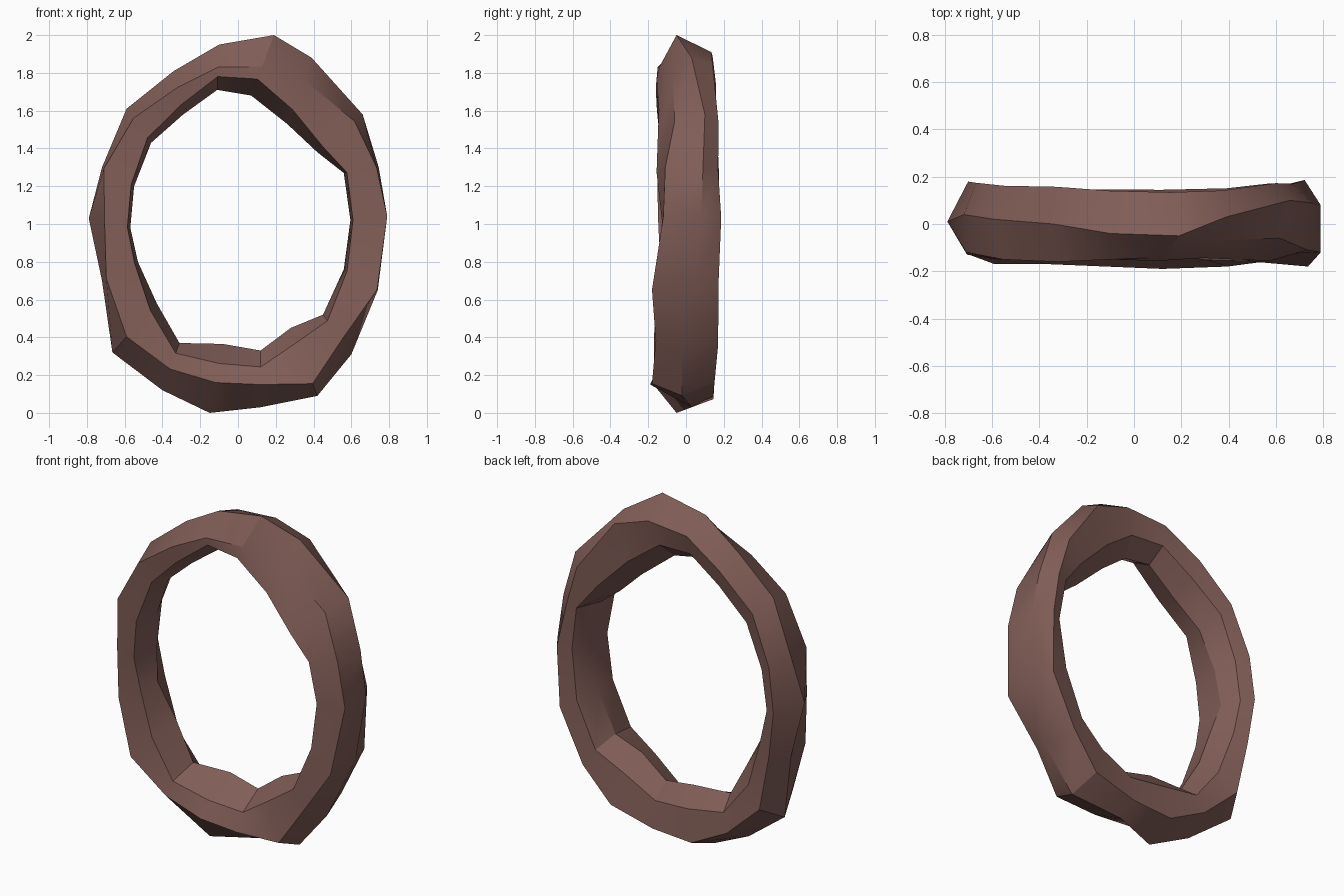
import bpy, bmesh, math, random

random.seed(4)

# Ring stations, clockwise from the top:
# outer x, outer z, outer y, inner x, inner z, front-edge fraction, front y, back-edge fraction
stations = [
    (0.19, 2.00, -0.05, 0.07, 1.68, 0.52, -0.14, 0.28),
    (0.39, 1.88, 0.03, 0.26, 1.53, 0.33, -0.07, 0.12),
    (0.66, 1.58, 0.10, 0.42, 1.38, 0.18, -0.06, 0.25),
    (0.745, 1.30, 0.09, 0.56, 1.27, 0.06, -0.11, 0.40),
    (0.79, 1.04, 0.08, 0.595, 1.02, 0.0, -0.12, 0.35),
    (0.74, 0.65, 0.05, 0.56, 0.76, 0.02, -0.18, 0.15),
    (0.60, 0.31, -0.02, 0.45, 0.52, 0.35, -0.16, 0.25),
    (0.42, 0.09, -0.02, 0.28, 0.45, 0.18, -0.18, 0.20),
    (0.12, 0.03, 0.03, 0.12, 0.33, 0.40, -0.19, 0.20),
    (-0.15, 0.00, -0.05, -0.08, 0.365, 0.44, -0.18, 0.20),
    (-0.40, 0.12, -0.02, -0.31, 0.37, 0.45, -0.17, 0.30),
    (-0.665, 0.32, 0.02, -0.43, 0.58, 0.32, -0.17, 0.30),
    (-0.72, 0.70, 0.04, -0.53, 0.80, 0.12, -0.13, 0.30),
    (-0.79, 1.03, 0.01, -0.57, 0.98, 0.38, -0.13, 0.40),
    (-0.72, 1.30, 0.04, -0.55, 1.20, 0.06, -0.12, 0.30),
    (-0.59, 1.61, 0.02, -0.46, 1.43, 0.28, -0.15, 0.30),
    (-0.34, 1.81, 0.00, -0.29, 1.58, 0.38, -0.16, 0.25),
    (-0.10, 1.95, -0.04, -0.11, 1.71, 0.50, -0.15, 0.25),
]

bm = bmesh.new()
rings = []
for ox, oz, oy, ix, iz, ff, yf, fb in stations:
    side = abs(ox) / math.hypot(ox, oz - 1)        # 1 at the sides, 0 at top and bottom
    yb = 0.13 + 0.05 * side + random.uniform(-0.01, 0.01)
    profile = [
        (0, oy),                                   # outer ridge
        (ff, yf),                                  # front outer edge
        (0.68 + 0.25 * side, random.uniform(-0.16, -0.12)),   # front inner edge
        (1, random.uniform(-0.02, 0.05)),          # inner ridge
        (0.72, yb * random.uniform(0.75, 0.95)),   # back inner edge
        (fb, yb),                                  # back outer edge
    ]
    rings.append([bm.verts.new((ox + (ix - ox) * f, y, oz + (iz - oz) * f))
                  for f, y in profile])

# Bridge neighbouring sections into a closed ring
for i, a in enumerate(rings):
    b = rings[(i + 1) % len(rings)]
    for j in range(6):
        k = (j + 1) % 6
        bm.faces.new((a[j], a[k], b[k], b[j]))
bmesh.ops.recalc_face_normals(bm, faces=bm.faces)

mesh = bpy.data.meshes.new("stone_ring")
bm.to_mesh(mesh)
bm.free()
ring = bpy.data.objects.new("stone_ring", mesh)
bpy.context.collection.objects.link(ring)

mat = bpy.data.materials.new("brown_stone")
mat.diffuse_color = (0.22, 0.11, 0.095, 1)
mesh.materials.append(mat)

bpy.context.view_layer.objects.active = ring
ring.select_set(True)
bpy.ops.object.shade_smooth_by_angle(angle=math.radians(30))
